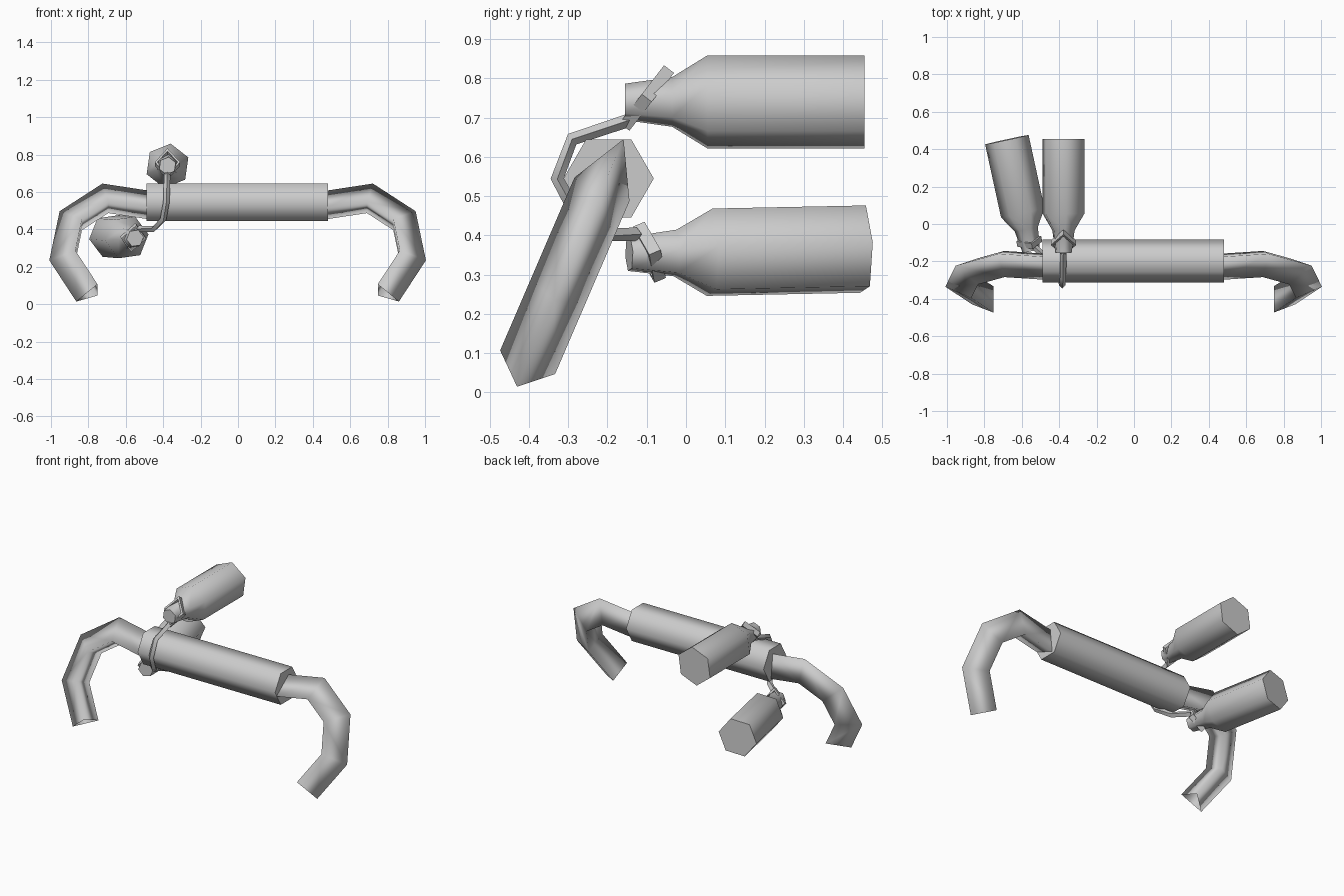
import bpy, bmesh, math
from mathutils import Vector, Matrix

if "Cube" in bpy.data.objects:
    bpy.data.objects.remove(bpy.data.objects["Cube"])


def finish(name, bm, angle=65):
    bmesh.ops.recalc_face_normals(bm, faces=bm.faces[:])
    me = bpy.data.meshes.new(name)
    bm.to_mesh(me)
    bm.free()
    ob = bpy.data.objects.new(name, me)
    bpy.context.collection.objects.link(ob)
    bpy.ops.object.select_all(action='DESELECT')
    ob.select_set(True)
    bpy.context.view_layer.objects.active = ob
    bpy.ops.object.shade_smooth_by_angle(angle=math.radians(angle))
    return ob


def skin(name, rings, caps=True, closed=False, angle=65):
    """Bridge successive rings of points into a tube."""
    bm = bmesh.new()
    vs = [[bm.verts.new(p) for p in r] for r in rings]
    n = len(vs[0])
    pairs = list(zip(vs, vs[1:] + vs[:1])) if closed else list(zip(vs, vs[1:]))
    for a, b in pairs:
        for i in range(n):
            j = (i + 1) % n
            bm.faces.new((a[i], a[j], b[j], b[i]))
    if caps and not closed:
        bm.faces.new(vs[0])
        bm.faces.new(vs[-1])
    return finish(name, bm, angle)


def lathe(name, start, end, profile, turn=0):
    """Six-sided body along an axis; profile holds (distance, radius)."""
    start = Vector(start)
    d = (Vector(end) - start).normalized()
    s = d.cross(Vector((0, 0, 1))).normalized()
    u = s.cross(d)
    ang = [math.radians(turn + 60 * i) for i in range(6)]
    rings = [[start + d * t + (s * math.cos(a) + u * math.sin(a)) * r for a in ang]
             for t, r in profile]
    return skin(name, rings)


# central bar
lathe("bar", (-0.49, -0.197, 0.545), (0.48, -0.197, 0.545), [(0, 0.115), (0.97, 0.115)])

# curved arms: three-sided open tubes lying in a tilted plane
SLOPE = 0.43
PLANE_UP = Vector((0, SLOPE, 1)).normalized()
PLANE_N = Vector((0, 1, -SLOPE)).normalized()
PATH = [(0.47, 0.525), (0.70, 0.56), (0.87, 0.45), (0.912, 0.25), (0.785, 0.056)]


def arm(name, side):
    pts = [Vector((x, -0.2 + SLOPE * (z - 0.55), z)) for x, z in PATH]
    dirs = [(b - a).normalized() for a, b in zip(pts, pts[1:])]
    rings = []
    for i, p in enumerate(pts):
        d0, d1 = dirs[max(i - 1, 0)], dirs[min(i, len(dirs) - 1)]
        t = (d0 + d1).normalized()
        out = PLANE_N.cross(t)
        if out.dot(p - Vector((0.6, -0.28, 0.25))) < 0:
            out = -out
        out = out / t.dot(d0)
        r = 0.088
        ring = [p + out * r, p - out * r * 0.5 + PLANE_N * r * 0.866,
                p - out * r * 0.5 - PLANE_N * r * 0.866]
        rings.append([Vector((side * (q.x + 0.002) - 0.002, q.y, q.z)) for q in ring])
    skin(name, rings, caps=False, angle=180)


arm("right_arm", 1)
arm("left_arm", -1)

# two hanging bells with neck, shoulder and body
BELL = [(0, 0.047), (0.12, 0.064), (0.21, 0.12), (0.61, 0.12)]
lathe("upper_bell", (-0.377, -0.155, 0.74), (-0.377, 0.455, 0.74), BELL, 82)
lathe("lower_bell", (-0.55, -0.145, 0.353), (-0.68, 0.452, 0.365), BELL, 8)


# four-sided tilted collars around the necks
def collar(name, c, u, v, ru, rv, width):
    c, u, v = Vector(c), Vector(u).normalized(), Vector(v).normalized()
    n = u.cross(v).normalized() * width / 2
    rings = []
    for k, h in ((1, -1), (1, 1), (0.8, 1), (0.8, -1)):
        rings.append([c + n * h + (u * ru * math.cos(a) + v * rv * math.sin(a)) * k
                      for a in (0, math.pi / 2, math.pi, 1.5 * math.pi)])
    skin(name, rings, closed=True, angle=30)


collar("upper_collar", (-0.377, -0.1, 0.75), (0, 0.61, 0.79), (1, 0, 0), 0.093, 0.068, 0.032)
collar("lower_collar", (-0.56, -0.093, 0.357), (-0.03, 0.055, -0.145), (1, 0.21, 0), 0.078, 0.068, 0.032)


# cord draped over the front of the bar, joining both collars
cord = [Vector(p) for p in ((-0.378, -0.14, 0.695), (-0.38, -0.29, 0.645), (-0.383, -0.328, 0.545),
                            (-0.40, -0.28, 0.455), (-0.45, -0.20, 0.402), (-0.53, -0.125, 0.403))]
rings = []
for i, p in enumerate(cord):
    t = (cord[min(i + 1, len(cord) - 1)] - cord[max(i - 1, 0)]).normalized()
    s = (Vector((1, 0, 0)) - t * t.x).normalized()
    w = t.cross(s)
    rings.append([p + (s * math.cos(a) + w * math.sin(a)) * 0.017
                  for a in (0, math.pi / 2, math.pi, 1.5 * math.pi)])
skin("cord", rings)
